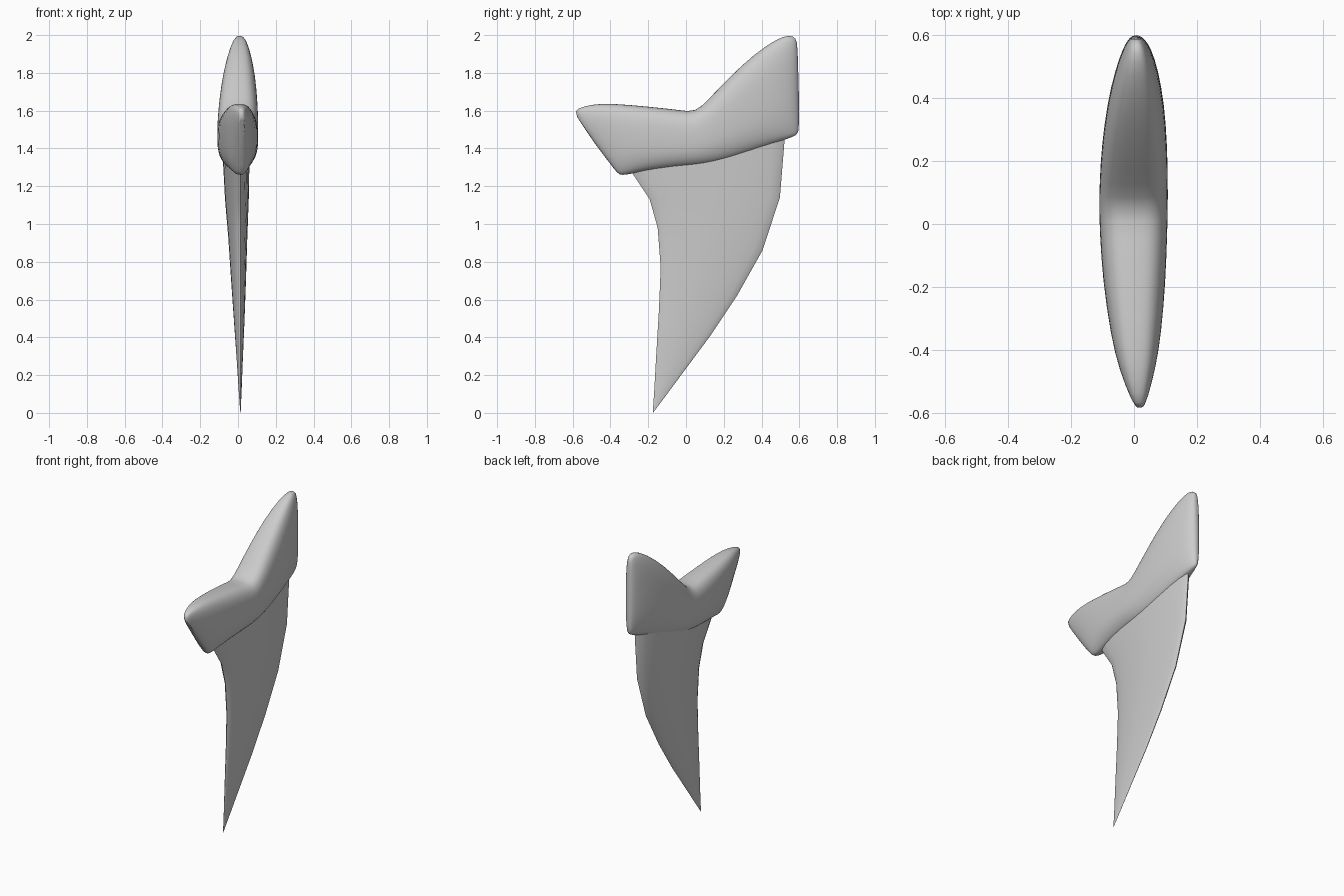
import bpy, bmesh, math


def power(v, n):
    return math.copysign(abs(v) ** (2 / n), v)


def loft(name, stations, n, sides, angle, shoulder=0.0, subsurf=0):
    """Skin superelliptic rings; each station is (y0, z0, y1, z1, x_left, x_right)."""
    bm = bmesh.new()
    rings = []
    for y0, z0, y1, z1, xl, xr in stations:
        ring = []
        mid = 0.013 if shoulder == 0 else (xl + xr) / 2
        for i in range(sides):
            a = 2 * math.pi * i / sides
            u, v = power(math.cos(a), n), power(math.sin(a), n)
            width = (xr - mid) if v > 0 else (mid - xl)
            # the root is slightly slimmer towards its lower edge
            width *= 1 - shoulder * max(0, -u) ** 2
            t = (u + 1) / 2
            ring.append(bm.verts.new((mid + v * width,
                                      y0 + (y1 - y0) * t,
                                      z0 + (z1 - z0) * t)))
        rings.append(ring)
    for a, b in zip(rings, rings[1:]):
        for i in range(sides):
            j = (i + 1) % sides
            bm.faces.new((a[i], a[j], b[j], b[i]))
    bm.faces.new(rings[0])
    bm.faces.new(rings[-1])
    bmesh.ops.remove_doubles(bm, verts=bm.verts, dist=0.0002)
    bmesh.ops.recalc_face_normals(bm, faces=bm.faces)
    mesh = bpy.data.meshes.new(name)
    bm.to_mesh(mesh)
    bm.free()
    obj = bpy.data.objects.new(name, mesh)
    bpy.context.collection.objects.link(obj)
    if subsurf:
        mod = obj.modifiers.new("smooth", 'SUBSURF')
        mod.levels = mod.render_levels = subsurf
    bpy.ops.object.select_all(action='DESELECT')
    obj.select_set(True)
    bpy.context.view_layer.objects.active = obj
    bpy.ops.object.shade_smooth_by_angle(angle=math.radians(angle))
    return obj


# Root: bottom point to top point, running from the front lobe to the tall rear lobe
loft("tooth_root", [
    (-0.370, 1.275, -0.602, 1.585, 0.005, 0.035),
    (-0.352, 1.260, -0.575, 1.614, -0.020, 0.052),
    (-0.320, 1.258, -0.500, 1.634, -0.052, 0.072),
    (-0.250, 1.275, -0.400, 1.640, -0.076, 0.088),
    (-0.150, 1.287, -0.200, 1.622, -0.100, 0.101),
    (-0.030, 1.298, -0.030, 1.604, -0.109, 0.106),
    (0.050, 1.303, 0.050, 1.590, -0.111, 0.108),
    (0.150, 1.315, 0.120, 1.662, -0.110, 0.108),
    (0.270, 1.350, 0.230, 1.778, -0.103, 0.106),
    (0.400, 1.400, 0.360, 1.900, -0.086, 0.097),
    (0.500, 1.437, 0.480, 1.982, -0.060, 0.077),
    (0.560, 1.458, 0.550, 2.004, -0.036, 0.055),
    (0.588, 1.472, 0.582, 1.985, -0.020, 0.036),
    (0.602, 1.495, 0.592, 1.950, -0.005, 0.018),
], n=3.0, sides=32, angle=60, shoulder=0.12, subsurf=1)

# Blade: front edge to rear edge, from inside the root down to the point
loft("tooth_blade", [
    (-0.310, 1.340, 0.525, 1.520, -0.082, 0.062),
    (-0.280, 1.262, 0.520, 1.420, -0.080, 0.061),
    (-0.192, 1.130, 0.497, 1.140, -0.069, 0.057),
    (-0.150, 0.980, 0.405, 0.860, -0.051, 0.049),
    (-0.134, 0.770, 0.270, 0.620, -0.036, 0.042),
    (-0.143, 0.550, 0.130, 0.410, -0.021, 0.034),
    (-0.158, 0.300, 0.000, 0.235, -0.006, 0.025),
    (-0.168, 0.120, -0.095, 0.107, 0.004, 0.019),
    (-0.176, 0.000, -0.174, 0.001, 0.012, 0.014),
], n=1.7, sides=24, angle=45)
